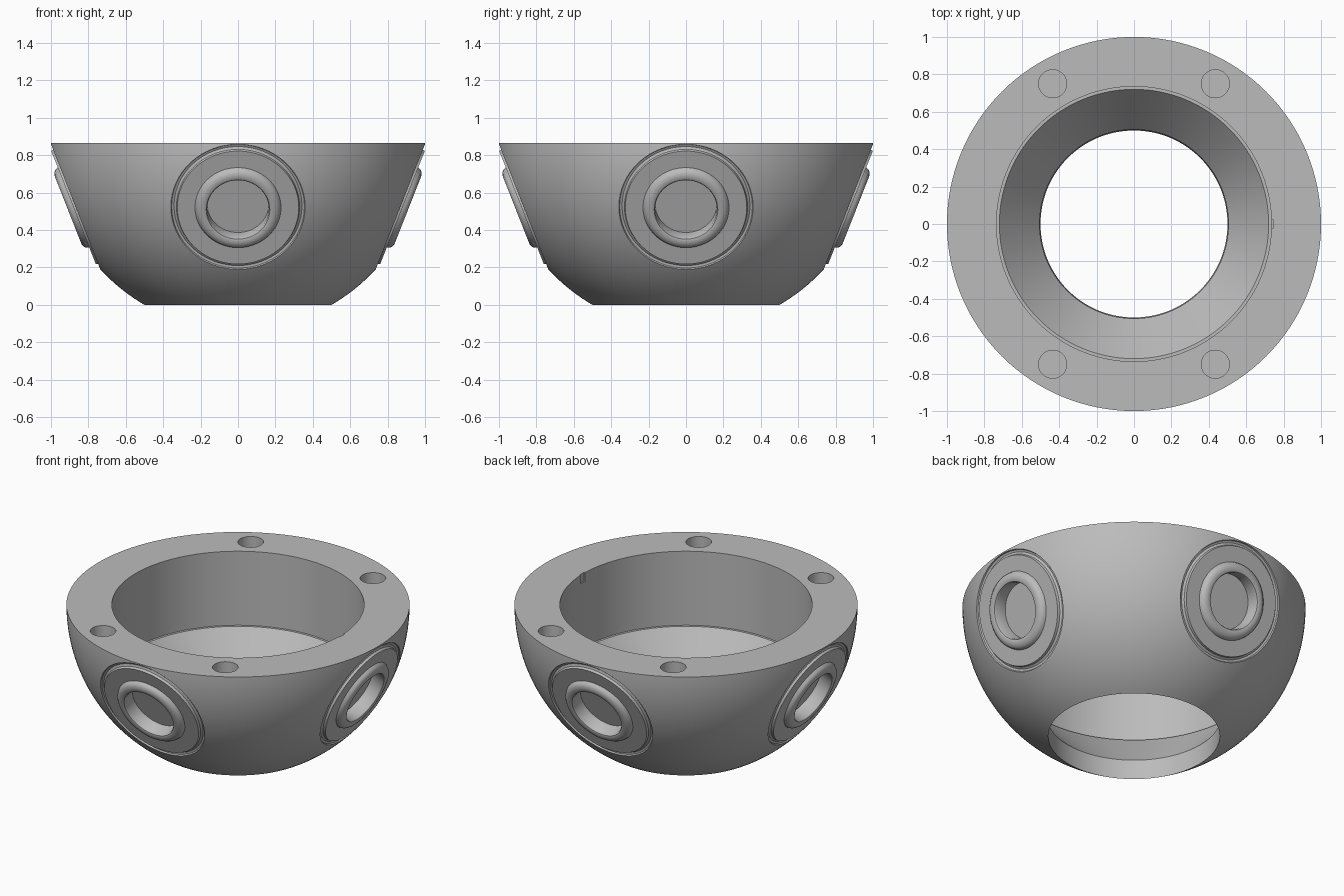
import bpy, bmesh, math
from mathutils import Matrix

cube = bpy.data.objects.get("Cube")
if cube:
    bpy.data.objects.remove(cube, do_unlink=True)

TOP = 0.866          # height of the rim, which is also the sphere centre
TILT = math.radians(21.5)

grey = bpy.data.materials.new("plain_grey")
grey.use_nodes = True
grey.diffuse_color = (0.5, 0.5, 0.5, 1)
grey.node_tree.nodes["Principled BSDF"].inputs["Base Color"].default_value = (0.5, 0.5, 0.5, 1)


def link(name, bm):
    bmesh.ops.recalc_face_normals(bm, faces=bm.faces[:])
    mesh = bpy.data.meshes.new(name)
    bm.to_mesh(mesh)
    bm.free()
    mesh.materials.append(grey)
    obj = bpy.data.objects.new(name, mesh)
    bpy.context.collection.objects.link(obj)
    return obj


def revolve(name, profile, segments):
    """Spin a closed (radius, height) profile around z."""
    bm = bmesh.new()
    verts = [bm.verts.new((r, 0, z)) for r, z in profile]
    edges = [bm.edges.new((v, verts[(i + 1) % len(verts)])) for i, v in enumerate(verts)]
    bmesh.ops.spin(bm, geom=verts + edges, cent=(0, 0, 0), axis=(0, 0, 1),
                   angle=math.tau, steps=segments, use_merge=True)
    bmesh.ops.remove_doubles(bm, verts=bm.verts[:], dist=1e-5)
    # drop the collapsed edge lying on the axis
    loose = [e for e in bm.edges if not e.link_faces]
    bmesh.ops.delete(bm, geom=loose, context='EDGES')
    return link(name, bm)


# Bowl: outer sphere arc, then bottom bore, cone, ledge and straight wall
arc = [(math.cos(a), TOP - math.sin(a))
       for a in (math.radians(60) * i / 32 for i in range(33))]
inside = [(0.505, 0), (0.505, 0.13), (0.72, 0.39), (0.735, 0.39), (0.735, TOP)]
bowl = revolve("bowl", arc[:-1] + [(0.5, 0)] + inside[1:], 128)

cutters = []

# Tilted round ports: blind bore, rounded collar, flat ring, outer groove
port = [(0, 0.89), (0.165, 0.89), (0.165, 0.965), (0.17, 0.974), (0.178, 0.977),
        (0.195, 0.977), (0.212, 0.972), (0.224, 0.961), (0.23, 0.945),
        (0.325, 0.945), (0.329, 0.93), (0.342, 0.922), (0.355, 0.925),
        (0.36, 0.935), (0.36, 1.1), (0, 1.1)]
for i in range(4):
    cut = revolve("port_cutter", port, 64)
    cut.data.transform(Matrix.Translation((0, 0, TOP))
                       @ Matrix.Rotation(i * math.pi / 2, 4, 'Z')
                       @ Matrix.Rotation(math.pi / 2 + TILT, 4, 'Y'))
    cutters.append(cut)

# Four blind screw holes in the rim
for sx in (-1, 1):
    for sy in (-1, 1):
        bm = bmesh.new()
        bmesh.ops.create_cone(bm, cap_ends=True, segments=48, radius1=0.075, radius2=0.075,
                              depth=0.4, matrix=Matrix.Translation((sx * 0.435, sy * 0.75, TOP)))
        cutters.append(link("screw_hole_cutter", bm))

# Small key notch in the inner wall
bm = bmesh.new()
bmesh.ops.create_cube(bm, size=1, matrix=Matrix.Translation((0.72, 0, TOP))
                      @ Matrix.Diagonal((0.044, 0.05, 0.11, 1)))
cutters.append(link("notch_cutter", bm))

bpy.context.view_layer.objects.active = bowl
for cut in cutters:
    cut.hide_render = True
    mod = bowl.modifiers.new("cut", 'BOOLEAN')
    mod.operation = 'DIFFERENCE'
    mod.solver = 'EXACT'
    mod.object = cut
    bpy.ops.object.modifier_apply(modifier=mod.name)
    bpy.data.objects.remove(cut, do_unlink=True)

bpy.ops.object.select_all(action='DESELECT')
bowl.select_set(True)
bpy.ops.object.shade_smooth_by_angle(angle=math.radians(30))
